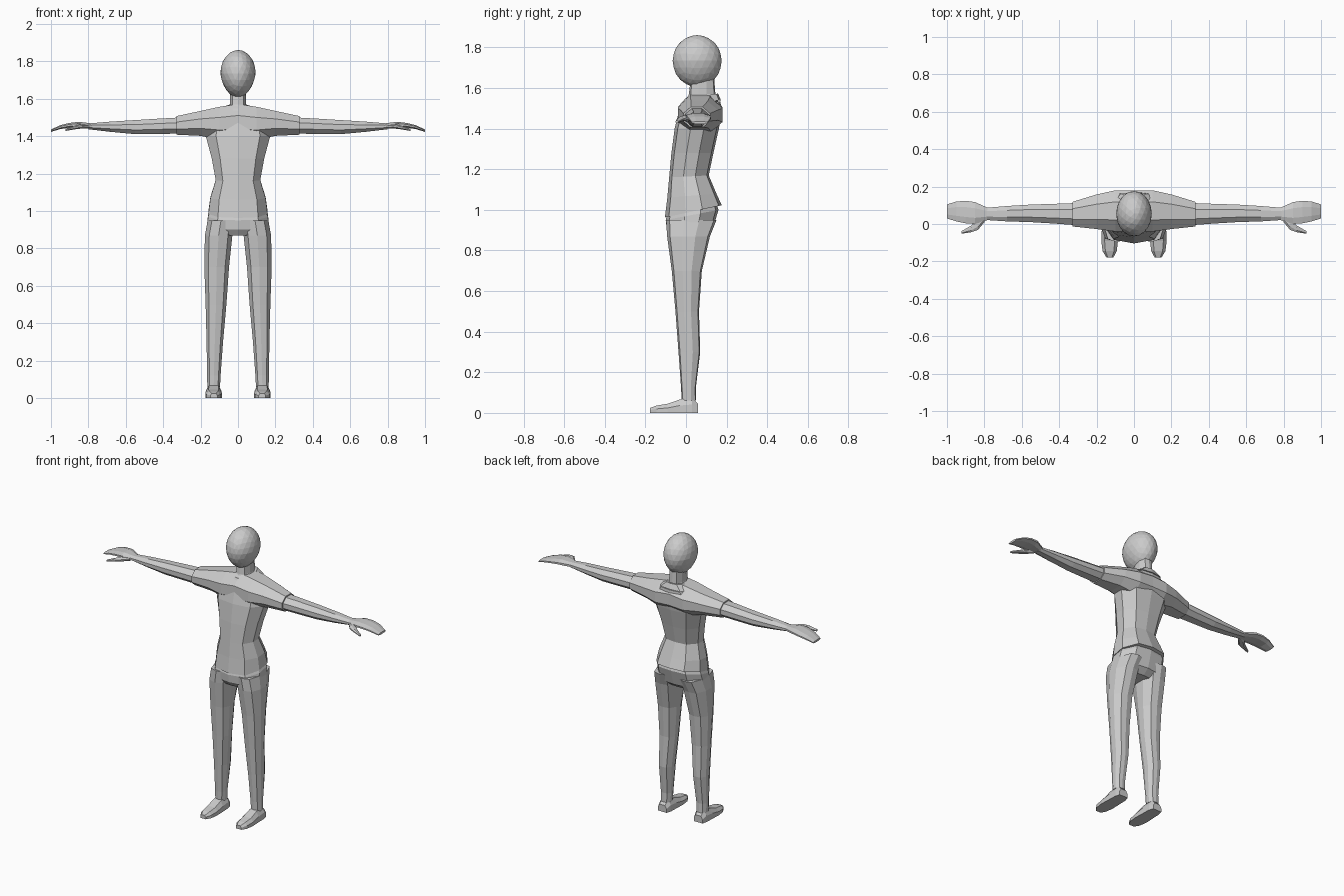
import bpy, bmesh, math
from mathutils import Vector

grey = bpy.data.materials.new("plain_grey")
grey.diffuse_color = (0.6, 0.6, 0.6, 1)

# Body outline: (share of half width, share of depth from front to back)
BODY = [(0, 0), (.68, .07), (1, .36), (1, .66), (.62, .95), (0, 1),
        (-.62, .95), (-1, .66), (-1, .36), (-.68, .07)]
# Limb outline: shares of depth and height
LIMB = [(0, .3), (.25, 0), (.75, 0), (1, .3), (1, .68), (.72, 1), (.28, 1), (0, .68)]


def add(name, bm, mirror=False):
    bmesh.ops.recalc_face_normals(bm, faces=bm.faces)
    mesh = bpy.data.meshes.new(name)
    bm.to_mesh(mesh)
    bm.free()
    mesh.materials.append(grey)
    ob = bpy.data.objects.new(name, mesh)
    bpy.context.collection.objects.link(ob)
    if mirror:
        ob.modifiers.new("other_side", 'MIRROR')
        ob.modifiers["other_side"].use_mirror_merge = False
    return ob


def loft(name, rings, mirror=False):
    bm = bmesh.new()
    loops = [[bm.verts.new(p) for p in r] for r in rings]
    n = len(loops[0])
    for a, b in zip(loops, loops[1:]):
        for i in range(n):
            j = (i + 1) % n
            bm.faces.new((a[i], a[j], b[j], b[i]))
    bm.faces.new(loops[0])
    bm.faces.new(loops[-1])
    return add(name, bm, mirror)


def flat_ring(z, x0, x1, y0, y1, tilt=0):
    """Level section, rising by tilt towards the back."""
    c, w = (x0 + x1) / 2, (x1 - x0) / 2
    return [(c + w * a, y0 + (y1 - y0) * t, z + tilt * t) for a, t in BODY]


def side_ring(x, y0, y1, z0, z1):
    """Upright section facing sideways."""
    return [(x, y0 + (y1 - y0) * a, z0 + (z1 - z0) * b) for a, b in LIMB]


# Shirt body: height, half width, front, back, tilt
loft("shirt", [flat_ring(z, -w, w, f, b, t) for z, w, f, b, t in [
    (.963, .158, -.104, .176, .06),
    (1.06, .148, -.092, .150, .02),
    (1.16, .119, -.083, .112, .01),
    (1.28, .140, -.072, .135, 0),
    (1.40, .172, -.056, .162, 0),
    (1.48, .165, -.036, .175, 0),
    (1.535, .11, -.010, .170, 0)]])

# Shoulders and short sleeves: x, front, back, bottom, top
yoke = [(0, -.038, .178, 1.38, 1.572), (.1, -.04, .18, 1.38, 1.557),
        (.2, -.027, .158, 1.402, 1.535), (.33, -.013, .118, 1.408, 1.507)]
loft("shoulders", [side_ring(-x, *r) for x, *r in yoke[:0:-1]]
     + [side_ring(*s) for s in yoke])

# Bare arm
loft("arm", [side_ring(*s) for s in [
    (.31, -.006, .112, 1.414, 1.500),
    (.42, .002, .108, 1.412, 1.494),
    (.55, .010, .104, 1.411, 1.486),
    (.68, .014, .096, 1.423, 1.478),
    (.80, .022, .086, 1.437, 1.468)]], True)

# Hand with a separate thumb
loft("palm", [side_ring(*s) for s in [
    (.78, .022, .086, 1.437, 1.468),
    (.85, .000, .117, 1.447, 1.477),
    (.90, .004, .124, 1.446, 1.471),
    (.95, .014, .120, 1.438, 1.459),
    (1.0, .030, .105, 1.423, 1.436)]], True)
loft("thumb", [side_ring(*s) for s in [
    (.80, .010, .050, 1.440, 1.464),
    (.835, -.032, .030, 1.441, 1.465),
    (.87, -.044, -.008, 1.437, 1.457),
    (.922, -.052, -.038, 1.428, 1.440)]], True)

# Hips of the trousers
loft("hips", [flat_ring(z, -w, w, f, b, t) for z, w, f, b, t in [
    (.868, .120, -.070, .090, 0),
    (.90, .168, -.094, .130, 0),
    (.95, .160, -.100, .160, .05),
    (1.0, .145, -.085, .150, .03)]])

# Trouser leg: height, inner x, outer x, front, back
loft("leg", [flat_ring(*s) for s in [
    (.06, .096, .164, -.022, .050),
    (.12, .093, .165, -.024, .048),
    (.30, .080, .168, -.037, .070),
    (.50, .062, .173, -.052, .064),
    (.70, .048, .180, -.070, .078),
    (.87, .030, .177, -.093, .118),
    (.95, .020, .162, -.098, .150)]], True)


# Foot: y, inner x, outer x, top
def foot_ring(y, x0, x1, h):
    c = (x1 - x0) * .2
    return [(x0, y, 0), (x1, y, 0), (x1, y, h * .55),
            (x1 - c, y, h), (x0 + c, y, h), (x0, y, h * .55)]


loft("foot", [foot_ring(*s) for s in [
    (.060, .100, .162, .045),
    (.030, .090, .170, .075),
    (-.030, .088, .172, .066),
    (-.090, .086, .175, .045),
    (-.145, .092, .168, .036),
    (-.178, .110, .148, .024)]], True)

# Neck and collar
loft("neck", [flat_ring(z, -w, w, f, b) for z, w, f, b in [
    (1.53, .060, .000, .160),
    (1.57, .043, .014, .145),
    (1.66, .042, .025, .138)]])
loft("collar", [flat_ring(z, -w, w, f, b, t) for z, w, f, b, t in [
    (1.52, .115, -.025, .172, .02),
    (1.548, .060, -.004, .158, .025)]])

# Egg-shaped head, narrowing to the chin
bm = bmesh.new()
bmesh.ops.create_icosphere(bm, subdivisions=3, radius=1)
for v in bm.verts:
    x, y, z = v.co
    taper = 1 + .16 * min(z, 0)
    v.co = Vector((x * .095 * taper, .055 + y * .121, 1.735 + z * (.126 if z > 0 else .130)))
add("head", bm)
